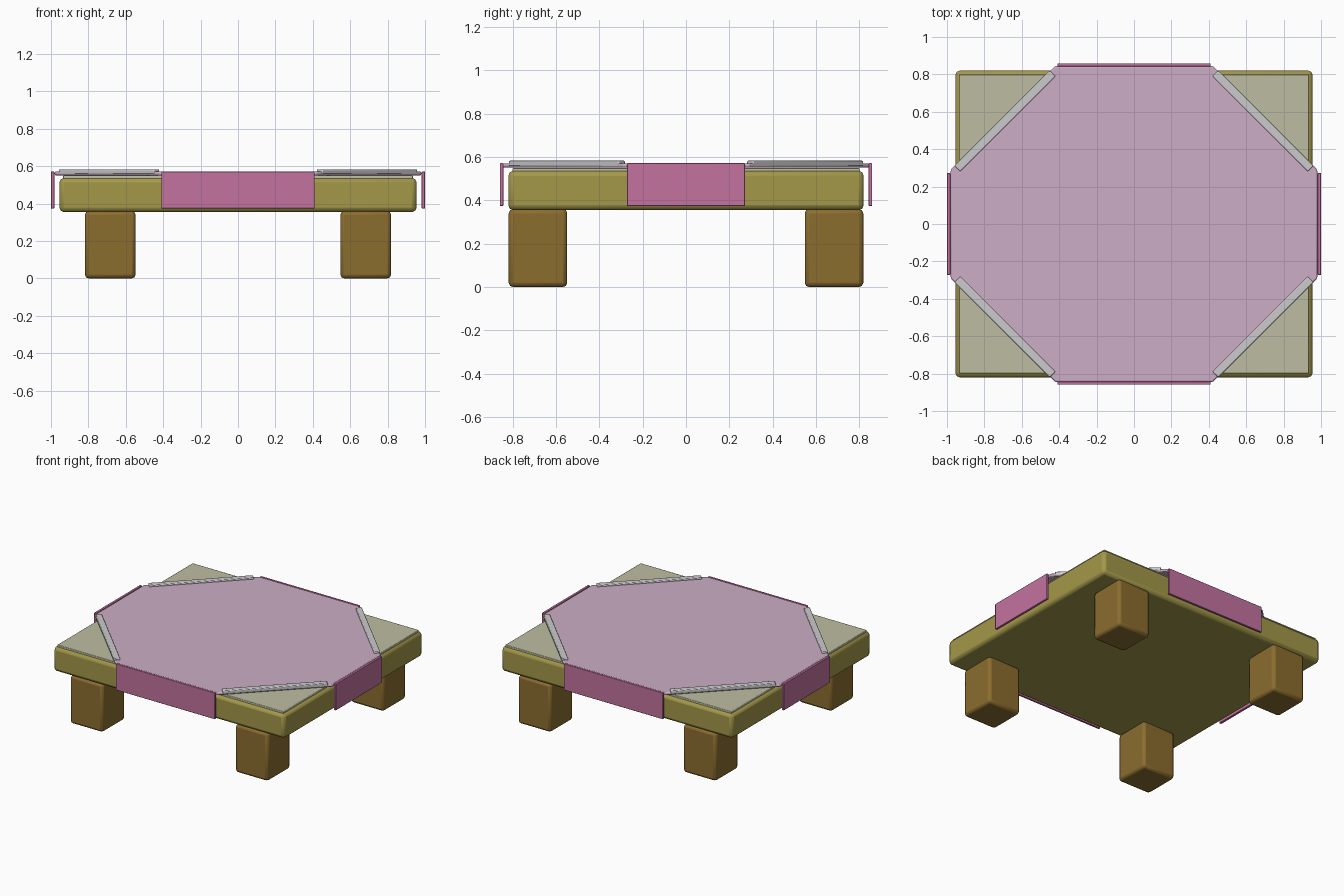
import bpy
import bmesh
import math
from mathutils import Matrix

cube = bpy.data.objects.get("Cube")
if cube:
    bpy.data.objects.remove(cube, do_unlink=True)


def material(name, rgb):
    mat = bpy.data.materials.new(name)
    mat.use_nodes = True
    mat.diffuse_color = (*rgb, 1)
    mat.node_tree.nodes["Principled BSDF"].inputs["Base Color"].default_value = (*rgb, 1)
    return mat


olive = material("olive wood", (0.37, 0.314, 0.068))
brown = material("brown wood", (0.26, 0.153, 0.028))
sage = material("pale sage", (0.515, 0.515, 0.36))
lilac = material("lilac cloth", (0.61, 0.42, 0.57))
rose = material("rose cloth", (0.55, 0.17, 0.35))
silver = material("silver trim", (0.6, 0.6, 0.615))


def finish(name, bm, mat, bevel, segments=2):
    """Turn a bmesh into a bevelled, smooth-shaded object."""
    bmesh.ops.recalc_face_normals(bm, faces=bm.faces)
    mesh = bpy.data.meshes.new(name)
    bm.to_mesh(mesh)
    bm.free()
    mesh.materials.append(mat)
    obj = bpy.data.objects.new(name, mesh)
    bpy.context.collection.objects.link(obj)
    mod = obj.modifiers.new("soft edges", "BEVEL")
    mod.width = bevel
    mod.segments = segments
    bpy.ops.object.select_all(action="DESELECT")
    obj.select_set(True)
    bpy.context.view_layer.objects.active = obj
    bpy.ops.object.shade_smooth_by_angle(angle=math.radians(35))
    return obj


def box(name, centre, size, mat, bevel, turn=0):
    bm = bmesh.new()
    place = (Matrix.Translation(centre) @ Matrix.Rotation(turn, 4, "Z")
             @ Matrix.Diagonal((*size, 1)))
    bmesh.ops.create_cube(bm, size=1, matrix=place)
    return finish(name, bm, mat, bevel)


# Table slab and the thin panel set on it
box("table_slab", (0, 0, 0.446), (1.91, 1.64, 0.182), olive, 0.024)
box("top_panel", (0, 0, 0.535), (1.87, 1.6, 0.03), sage, 0.004)

# Octagonal cloth
bm = bmesh.new()
corner = [(0.98, 0.29), (0.42, 0.845)]
outline = []
for sx, sy in ((1, 1), (-1, 1), (-1, -1), (1, -1)):
    pts = [(sx * x, sy * y) for x, y in corner]
    outline += pts if sx * sy > 0 else pts[::-1]
face = bm.faces.new([bm.verts.new((x, y, 0.551)) for x, y in outline])
top = bmesh.ops.extrude_face_region(bm, geom=[face])["geom"]
bmesh.ops.translate(bm, vec=(0, 0, 0.02),
                    verts=[v for v in top if isinstance(v, bmesh.types.BMVert)])
finish("cloth_top", bm, lilac, 0.007)

# Legs and diagonal trim at every corner
for sx, side in ((1, "left"), (-1, "right")):
    for sy, end in ((-1, "front"), (1, "back")):
        box(f"{end}_{side}_leg", (sx * 0.683, sy * 0.683, 0.18),
            (0.27, 0.27, 0.36), brown, 0.02)
        box(f"{end}_{side}_trim", (sx * 0.69, sy * 0.55, 0.57),
            (0.72, 0.043, 0.026), silver, 0.005, -sx * sy * math.pi / 4)

# Hanging flaps
for s, end, side in ((-1, "front", "right"), (1, "back", "left")):
    box(f"{end}_flap", (0, s * 0.851, 0.473), (0.82, 0.016, 0.197), rose, 0.003)
    box(f"{side}_flap", (s * 0.991, 0, 0.473), (0.018, 0.545, 0.197), rose, 0.003)
